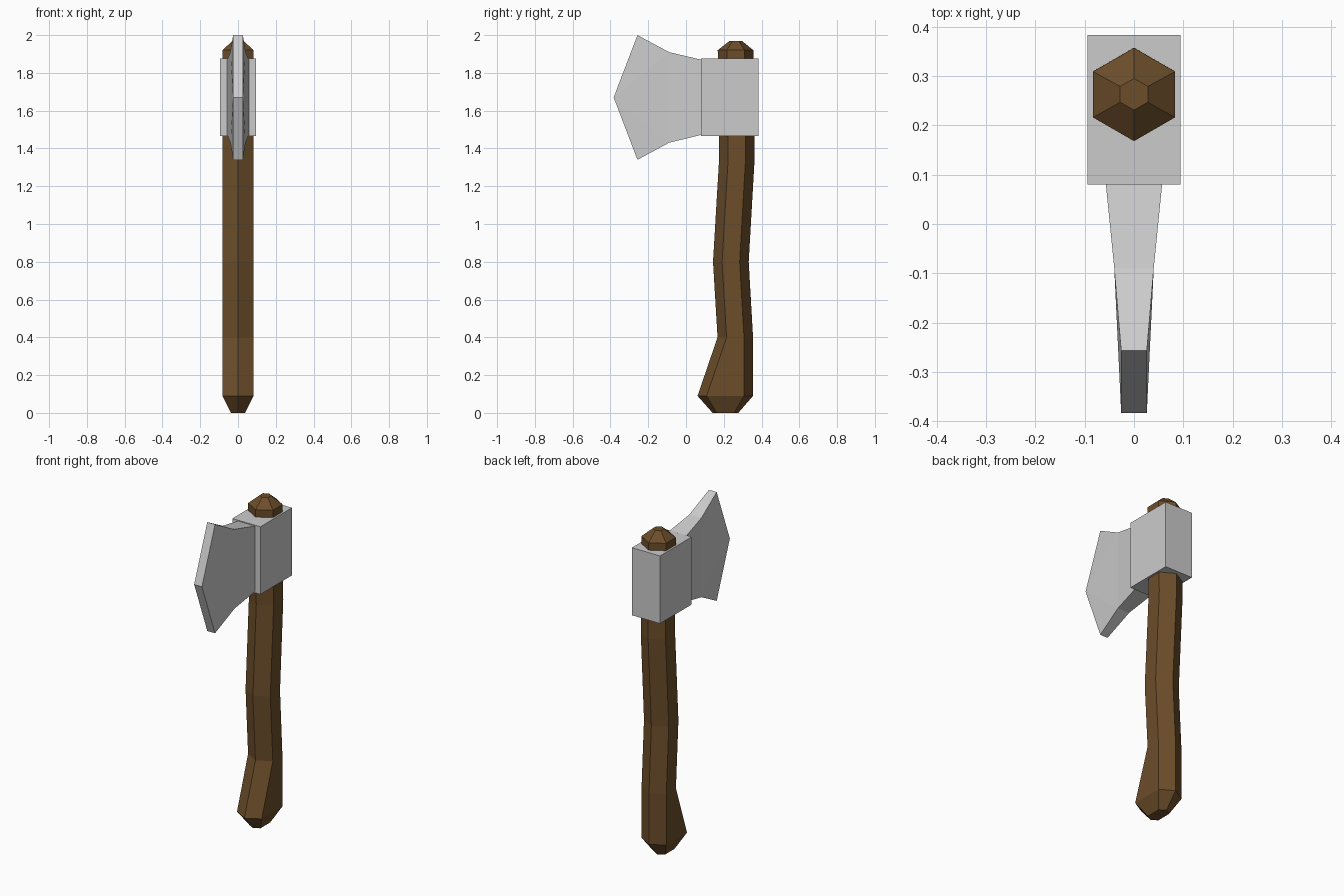
import bpy, bmesh

if "Cube" in bpy.data.objects:
    bpy.data.objects.remove(bpy.data.objects["Cube"])


def finish(name, bm, material=None):
    bmesh.ops.recalc_face_normals(bm, faces=bm.faces[:])
    mesh = bpy.data.meshes.new(name)
    bm.to_mesh(mesh)
    bm.free()
    obj = bpy.data.objects.new(name, mesh)
    bpy.context.collection.objects.link(obj)
    if material:
        mesh.materials.append(material)
    return obj


wood = bpy.data.materials.new("wood")
wood.diffuse_color = (0.15, 0.075, 0.023, 1)
wood.use_nodes = True
wood.node_tree.nodes["Principled BSDF"].inputs["Base Color"].default_value = wood.diffuse_color

# Handle: hexagonal loft; each station is z, front y, back y, half width, point depth
stations = [
    (0.00, 0.141, 0.277, 0.037, 0.022),
    (0.09, 0.061, 0.355, 0.083, 0.048),
    (0.40, 0.167, 0.355, 0.083, 0.048),
    (0.80, 0.143, 0.332, 0.083, 0.048),
    (1.34, 0.175, 0.363, 0.083, 0.048),
    (1.92, 0.168, 0.357, 0.083, 0.048),
    (1.97, 0.231, 0.295, 0.028, 0.016),
]
bm = bmesh.new()
rings = []
for z, front, back, w, d in stations:
    outline = [(0, front), (w, front + d), (w, back - d),
               (0, back), (-w, back - d), (-w, front + d)]
    rings.append([bm.verts.new((x, y, z)) for x, y in outline])
for low, high in zip(rings, rings[1:]):
    for i in range(6):
        j = (i + 1) % 6
        bm.faces.new((low[i], low[j], high[j], high[i]))
bm.faces.new(rings[0])
bm.faces.new(rings[-1])
finish("handle", bm, wood)

# Head block around the handle
bm = bmesh.new()
bmesh.ops.create_cube(bm, size=1)
for v in bm.verts:
    v.co = (v.co.x * 0.188, 0.2315 + v.co.y * 0.303, 1.67 + v.co.z * 0.41)
finish("head_block", bm)

# Blade: side profile as y, z, half thickness, joined across x
profile = [
    (0.08, 1.87, 0.057), (-0.09, 1.91, 0.040), (-0.257, 2.0, 0.026),
    (-0.383, 1.67, 0.026),
    (-0.257, 1.34, 0.026), (-0.09, 1.43, 0.040), (0.08, 1.472, 0.057),
]
bm = bmesh.new()
sides = [[bm.verts.new((s * t, y, z)) for y, z, t in profile] for s in (-1, 1)]
for side in sides:
    for patch in ((0, 1, 5, 6), (1, 2, 3), (1, 3, 5), (3, 4, 5)):
        bm.faces.new([side[i] for i in patch])
left, right = sides
for i in range(7):
    j = (i + 1) % 7
    bm.faces.new((left[i], left[j], right[j], right[i]))
finish("blade", bm)
